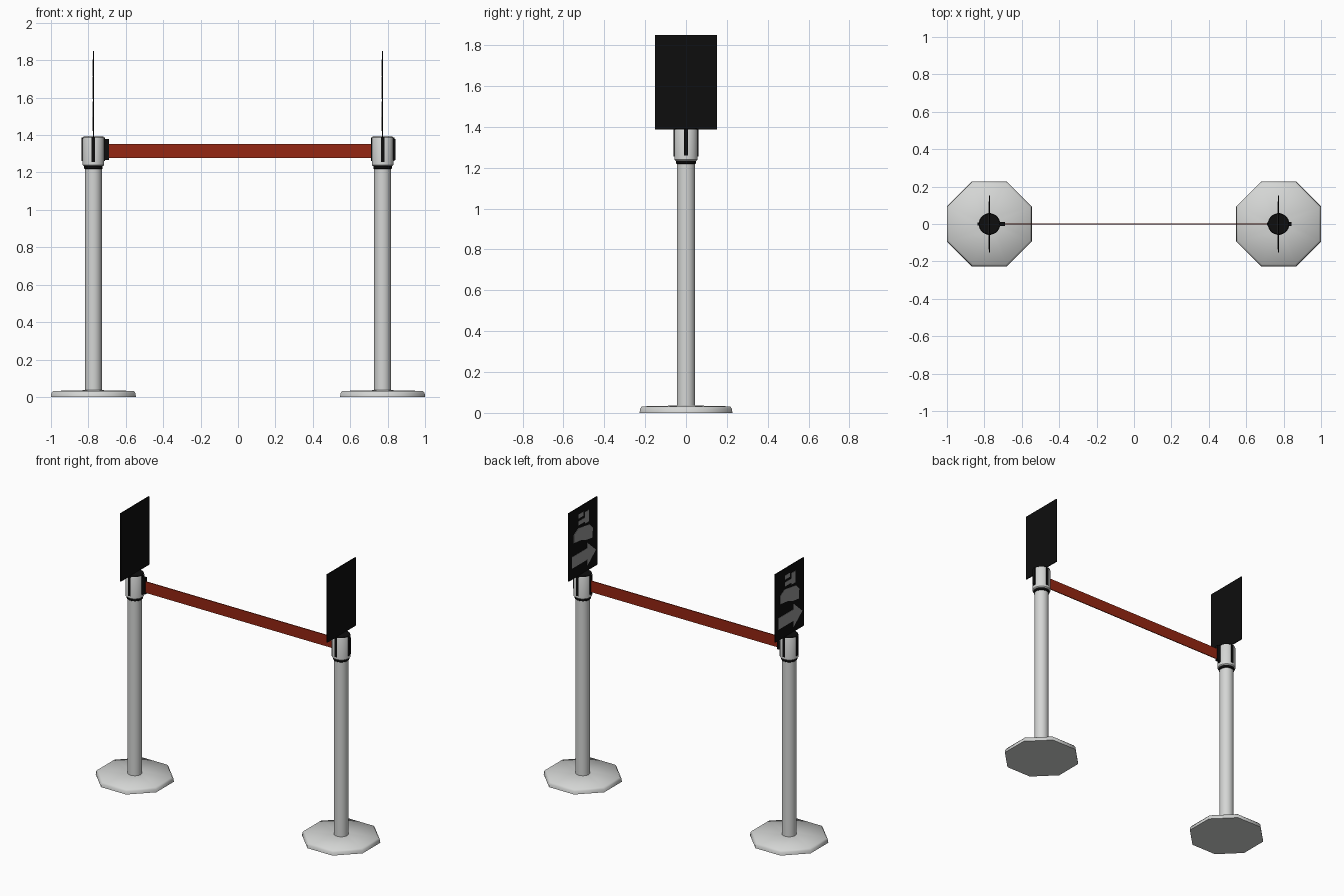
import bpy, bmesh, math

if "Cube" in bpy.data.objects:
    bpy.data.objects.remove(bpy.data.objects["Cube"])

def mat(name, rgb):
    m = bpy.data.materials.new(name)
    m.diffuse_color = (*rgb, 1)
    m.use_nodes = True
    m.node_tree.nodes["Principled BSDF"].inputs["Base Color"].default_value = m.diffuse_color
    return m

STEEL = mat("brushed_steel", (0.66, 0.67, 0.66))
BLACK = mat("black_plastic", (0.004, 0.004, 0.004))
RED = mat("red_belt", (0.30, 0.019, 0.006))
GREY = mat("sign_grey", (0.30, 0.30, 0.30))

def finish(name, bm, material, smooth=None):
    bmesh.ops.recalc_face_normals(bm, faces=bm.faces)
    me = bpy.data.meshes.new(name)
    bm.to_mesh(me)
    bm.free()
    me.materials.append(material)
    ob = bpy.data.objects.new(name, me)
    bpy.context.collection.objects.link(ob)
    if smooth:
        bpy.ops.object.select_all(action='DESELECT')
        ob.select_set(True)
        bpy.context.view_layer.objects.active = ob
        bpy.ops.object.shade_smooth_by_angle(angle=math.radians(smooth))
    return ob

def lathe(name, x, profile, sides, material, smooth=40):
    """Closed turned solid from (radius, z) rings, flats facing the axes."""
    bm = bmesh.new()
    rings = []
    for r, z in profile:
        rings.append([bm.verts.new((x + r * math.cos(math.tau * (i + .5) / sides),
                                    r * math.sin(math.tau * (i + .5) / sides), z))
                      for i in range(sides)])
    for a, b in zip(rings, rings[1:]):
        for i in range(sides):
            j = (i + 1) % sides
            bm.faces.new((a[i], a[j], b[j], b[i]))
    bm.faces.new(rings[0])
    bm.faces.new(rings[-1])
    return finish(name, bm, material, smooth)

def box(name, x, y, z, material):
    bm = bmesh.new()
    bmesh.ops.create_cube(bm, size=1)
    for v in bm.verts:
        for k, (lo, hi) in enumerate((x, y, z)):
            v.co[k] = lo if v.co[k] < 0 else hi
    return finish(name, bm, material)

def plate(name, x, outline):
    """Thin plate on the -x side of the sign; outline in 0-1 sign space, v down."""
    bm = bmesh.new()
    pts = [(0.15 - 0.30 * u, 1.85 - 0.46 * v) for u, v in outline]
    f = bm.faces.new([bm.verts.new((x, y, z)) for y, z in pts])
    ext = bmesh.ops.extrude_face_region(bm, geom=[f])["geom"]
    for v in ext:
        if isinstance(v, bmesh.types.BMVert):
            v.co.x -= 0.0015
    return finish(name, bm, GREY)

def rect(u0, u1, v0, v1):
    return [(u0, v0), (u1, v0), (u1, v1), (u0, v1)]

PX = 0.773
for side, x in (("left", -PX), ("right", PX)):
    # octagonal foot and tube
    c = 1 / math.cos(math.pi / 8)
    lathe(side + "_base", x, [(.227 * c, 0), (.225 * c, .020), (.216 * c, .032), (.045, .036)],
          8, STEEL, 60)
    lathe(side + "_post", x, [(.045, .03), (.045, 1.225)], 24, STEEL)
    # head: black core, steel shell, black cap
    lathe(side + "_collar", x, [(.046, 1.218), (.050, 1.222), (.050, 1.240)], 24, BLACK)
    lathe(side + "_head", x, [(.052, 1.234), (.058, 1.240), (.058, 1.380), (.055, 1.388)],
          24, STEEL)
    lathe(side + "_cap", x, [(.056, 1.386), (.054, 1.391)], 24, BLACK)
    # belt slots on all four sides
    box(side + "_slots_x", (x - .063, x + .063), (-.009, .009), (1.26, 1.386), BLACK)
    box(side + "_slots_y", (x - .009, x + .009), (-.060, .060), (1.255, 1.386), BLACK)
    # belt clip
    reach = .083 if side == "left" else .068
    box(side + "_belt_clip", (x + .05, x + reach), (-.010, .010), (1.268, 1.378), BLACK)
    # sign board
    box(side + "_sign", (x - .003, x + .003), (-.152, .152), (1.388, 1.85), BLACK)
    face = x - .003
    plate(side + "_sign_arrow", face, [(.10, .67), (.64, .67), (.64, .59), (.95, .77),
                                       (.64, .93), (.64, .84), (.10, .84)])
    # abstract pictogram blocks
    plate(side + "_sign_mark_middle", face, [(.16, .36), (.32, .30), (.72, .34), (.84, .42),
                                             (.82, .56), (.60, .54), (.45, .50), (.16, .48)])
    plate(side + "_sign_mark_upper_bar", face, rect(.56, .70, .12, .29))
    plate(side + "_sign_mark_upper_a", face, rect(.33, .50, .10, .16))
    plate(side + "_sign_mark_upper_b", face, rect(.33, .56, .20, .26))

# belt between the posts
box("belt", (-PX + .06, PX - .05), (-.003, .003), (1.277, 1.353), RED)
